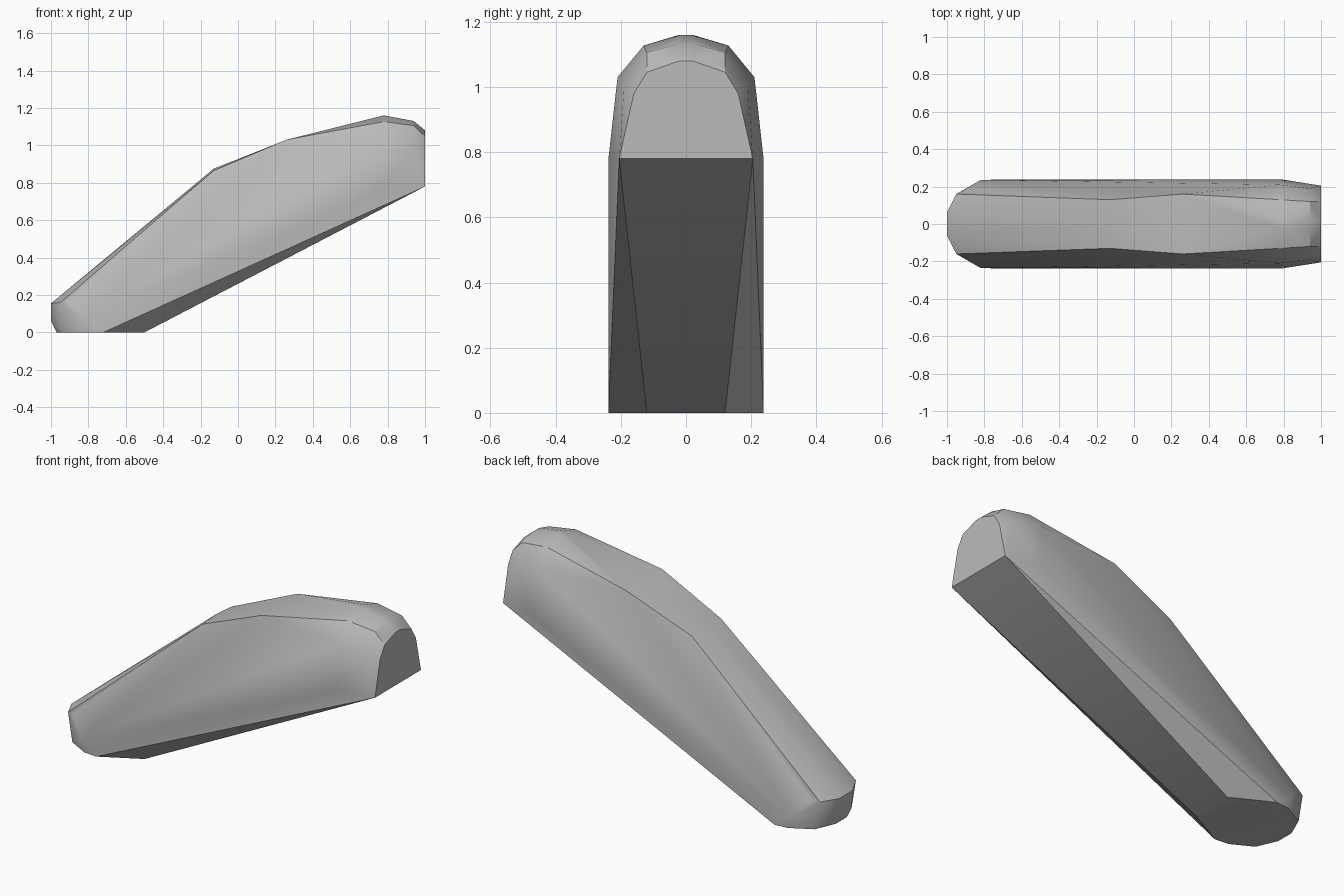
import bpy
import bmesh
import math

cube = bpy.data.objects.get("Cube")
if cube:
    bpy.data.objects.remove(cube, do_unlink=True)

# Plain grey material
grey = bpy.data.materials.new("plain grey")
grey.use_nodes = True
colour = (0.5, 0.5, 0.5, 1)
grey.diffuse_color = colour
grey.node_tree.nodes["Principled BSDF"].inputs["Base Color"].default_value = colour

# Half outlines of the leaning block, as x, half width, z
flat_foot = [(-0.97, 0.05, 0), (-0.92, 0.165, 0), (-0.8, 0.23, 0),
             (-0.72, 0.238, 0), (-0.5, 0.12, 0)]
blunt_toe = [(-1, 0.06, 0.155), (-1, 0.05, 0.06), (-0.95, 0.16, 0.16),
             (-0.91, 0.18, 0.165), (-0.82, 0.235, 0.07)]
top_crown = [(-0.13, 0.13, 0.865), (0.26, 0.16, 1.03), (0.78, 0.13, 1.127),
             (0.94, 0.12, 1.105), (0.94, 0.03, 1.13)]
shoulder = [(0.78, 0.21, 1.03), (0.79, 0.238, 0.78), (0.94, 0.21, 0.82),
            (0.94, 0.19, 1.0)]
cut_end = [(1, 0.205, 0.78), (1, 0.16, 0.98), (1, 0.12, 1.045)]
ridge = [(-0.13, 0, 0.875), (0.78, 0.02, 1.16), (1, 0.02, 1.08)]

# Mirror the outlines and wrap one skin round them
bm = bmesh.new()
for outline in (flat_foot, blunt_toe, top_crown, shoulder, cut_end, ridge):
    for x, y, z in outline:
        for side in (-1, 1):
            bm.verts.new((x, side * y, z))
bmesh.ops.remove_doubles(bm, verts=bm.verts, dist=0.001)
bmesh.ops.convex_hull(bm, input=bm.verts)
loose = [v for v in bm.verts if not v.link_faces]
bmesh.ops.delete(bm, geom=loose, context="VERTS")
bmesh.ops.dissolve_limit(bm, angle_limit=math.radians(1), verts=bm.verts, edges=bm.edges)
bmesh.ops.recalc_face_normals(bm, faces=bm.faces)

mesh = bpy.data.meshes.new("leaning_block")
bm.to_mesh(mesh)
bm.free()
mesh.materials.append(grey)
block = bpy.data.objects.new("leaning_block", mesh)
bpy.context.collection.objects.link(block)

# Smooth the gentle facets, keep the cut edges sharp
bpy.ops.object.select_all(action="DESELECT")
block.select_set(True)
bpy.context.view_layer.objects.active = block
bpy.ops.object.shade_smooth_by_angle(angle=math.radians(30))
